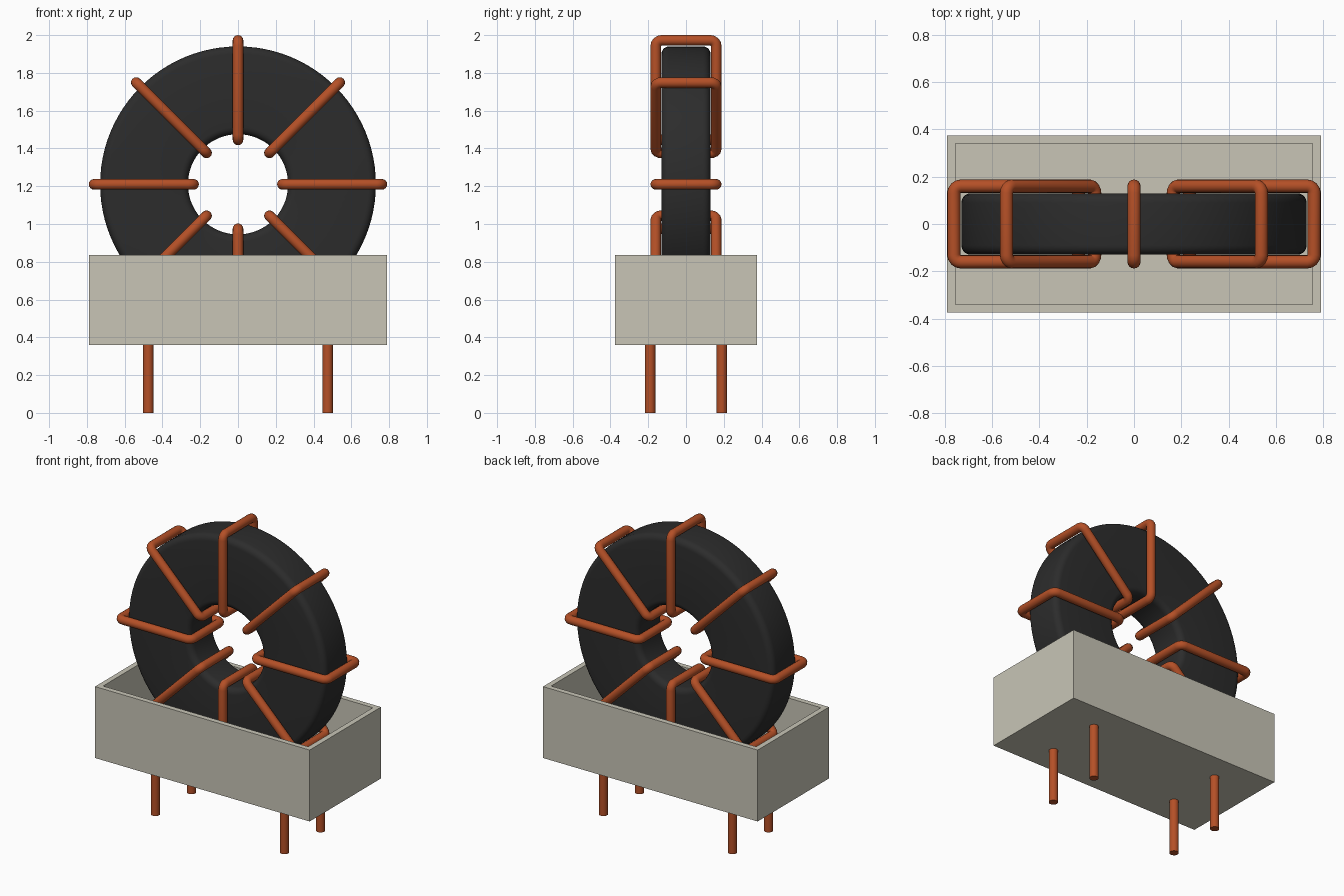
import bpy, bmesh, math
from mathutils import Matrix, Vector

cube = bpy.data.objects.get("Cube")
if cube:
    bpy.data.objects.remove(cube, do_unlink=True)


def material(name, rgb):
    mat = bpy.data.materials.new(name)
    mat.use_nodes = True
    mat.diffuse_color = (*rgb, 1)
    mat.node_tree.nodes["Principled BSDF"].inputs["Base Color"].default_value = (*rgb, 1)
    return mat


COPPER = material("copper", (0.46, 0.08, 0.02))
FERRITE = material("dark ferrite", (0.025, 0.025, 0.025))
PLASTIC = material("pale plastic", (0.58, 0.56, 0.47))

CENTRE = Vector((0, 0, 1.21))
WIRE = 0.028


def add_object(name, bm, mat, smooth=True):
    bmesh.ops.recalc_face_normals(bm, faces=bm.faces)
    mesh = bpy.data.meshes.new(name)
    bm.to_mesh(mesh)
    bm.free()
    mesh.materials.append(mat)
    obj = bpy.data.objects.new(name, mesh)
    bpy.context.collection.objects.link(obj)
    if smooth:
        bpy.ops.object.select_all(action="DESELECT")
        obj.select_set(True)
        bpy.context.view_layer.objects.active = obj
        bpy.ops.object.shade_smooth_by_angle(angle=math.radians(35))
    return obj


def rounded_rect(r0, r1, half, radius, steps):
    """Points (radial, y) of a rectangle with rounded corners."""
    corners = [(r1, half, 0), (r0, half, 90), (r0, -half, 180), (r1, -half, 270)]
    points = []
    for r, y, start in corners:
        cr = r - radius if r == r1 else r + radius
        cy = y - math.copysign(radius, y)
        for i in range(steps + 1):
            a = math.radians(start + 90 * i / steps)
            points.append((cr + radius * math.cos(a), cy + radius * math.sin(a)))
    return points


# Ring core: rounded section swept about the y axis
bm = bmesh.new()
section = [bm.verts.new((r, y, 0)) for r, y in rounded_rect(0.265, 0.73, 0.13, 0.04, 5)]
edges = [bm.edges.new((section[i - 1], section[i])) for i in range(len(section))]
bmesh.ops.spin(bm, geom=section + edges, cent=(0, 0, 0), axis=(0, 1, 0),
               angle=math.tau, steps=96, use_merge=True)
bmesh.ops.remove_doubles(bm, verts=bm.verts, dist=0.0001)
bmesh.ops.translate(bm, verts=bm.verts, vec=CENTRE)
add_object("ring_core", bm, FERRITE)

# Eight closed wire turns around the core
SIDES = 16
path = rounded_rect(0.235, 0.762, 0.16, 0.03, 4)
for turn in range(8):
    bm = bmesh.new()
    rings = []
    for i, (r, y) in enumerate(path):
        before, after = path[i - 1], path[(i + 1) % len(path)]
        # normal to the path within its plane
        ahead = Vector((after[0] - r, 0, 0)) + Vector((0, after[1] - y, 0))
        behind = Vector((r - before[0], y - before[1], 0))
        tangent = (ahead.normalized() + behind.normalized()).normalized()
        normal = Vector((tangent.y, -tangent.x, 0))
        ring = []
        for s in range(SIDES):
            a = math.tau * s / SIDES
            offset = normal * math.cos(a) + Vector((0, 0, math.sin(a)))
            ring.append(bm.verts.new(Vector((r, y, 0)) + offset * WIRE))
        rings.append(ring)
    for i, ring in enumerate(rings):
        for s in range(SIDES):
            bm.faces.new((rings[i - 1][s - 1], rings[i - 1][s], ring[s], ring[s - 1]))
    bm.transform(Matrix.Translation(CENTRE) @ Matrix.Rotation(turn * math.tau / 8, 4, "Y"))
    add_object(f"wire_turn_{turn + 1}", bm, COPPER)

# Open-topped tray: inset the lid face and push it down
WALL, LOW, HIGH = 0.035, 0.36, 0.835
bm = bmesh.new()
bmesh.ops.create_cube(bm, size=1)
bmesh.ops.scale(bm, verts=bm.verts, vec=(1.58, 0.75, HIGH - LOW))
bmesh.ops.translate(bm, verts=bm.verts, vec=(0, 0, (LOW + HIGH) / 2))
bm.normal_update()
lid = max(bm.faces, key=lambda f: f.calc_center_median().z)
bmesh.ops.inset_region(bm, faces=[lid], thickness=WALL, use_even_offset=True)
walls = bmesh.ops.extrude_discrete_faces(bm, faces=[lid])
bmesh.ops.translate(bm, verts=walls["faces"][0].verts, vec=(0, 0, LOW + WALL - HIGH))
add_object("tray", bm, PLASTIC, smooth=False)

# Four pins under the tray
for side, x in (("left", 0.475), ("right", -0.475)):
    for end, y in (("front", -0.19), ("back", 0.19)):
        bm = bmesh.new()
        bmesh.ops.create_cone(bm, cap_ends=True, segments=20, radius1=WIRE,
                              radius2=WIRE, depth=LOW + 0.01)
        bmesh.ops.translate(bm, verts=bm.verts, vec=(x, y, (LOW + 0.01) / 2))
        add_object(f"pin_{end}_{side}", bm, COPPER)
